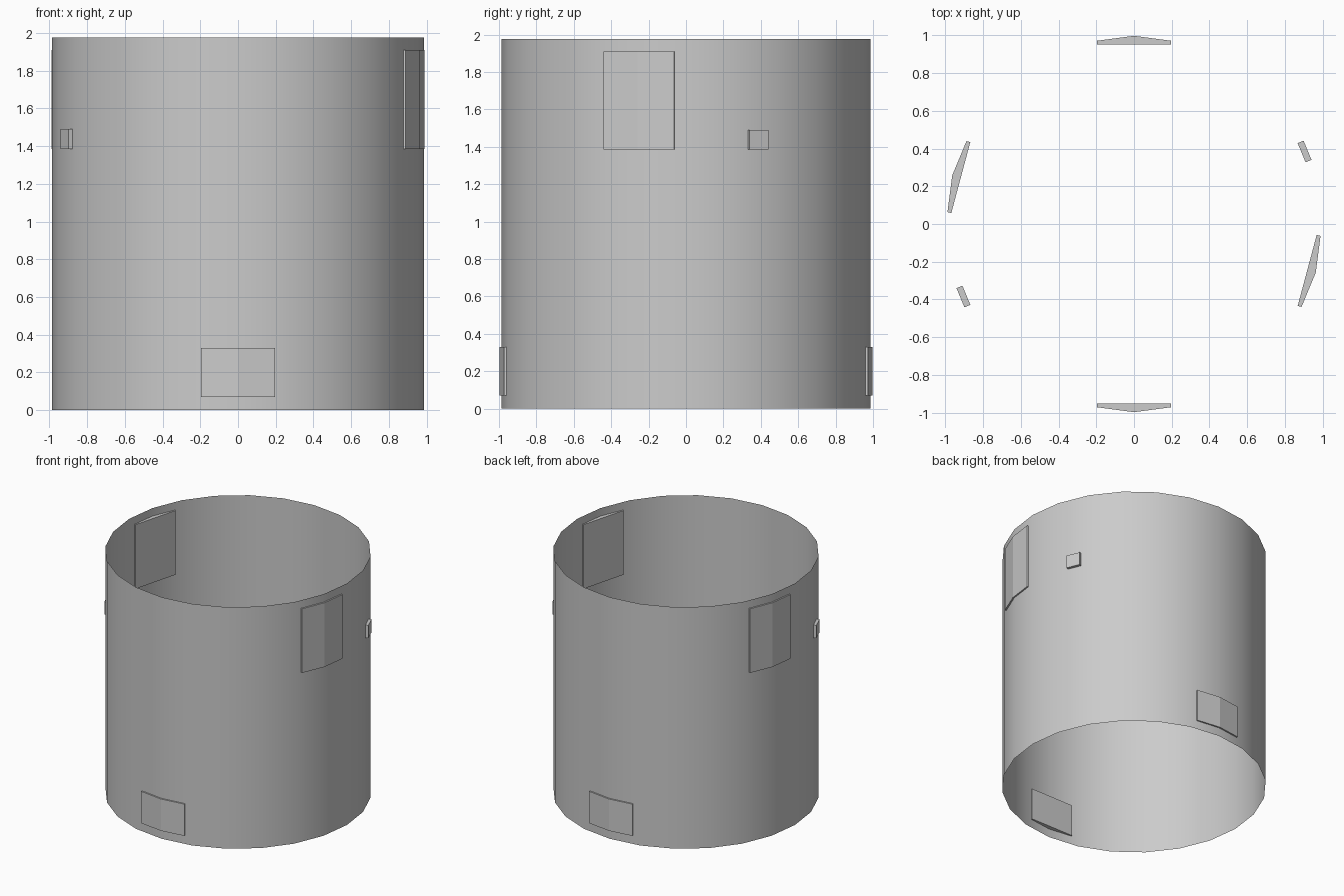
import bpy
from math import radians, cos, sin

if "Cube" in bpy.data.objects:
    bpy.data.objects.remove(bpy.data.objects["Cube"])


def prism(name, outline, z0, z1, angle):
    """Extrude an (outward, sideways) outline from z0 to z1, turned about z."""
    c, s = cos(radians(angle)), sin(radians(angle))
    pts = [(r * c - t * s, r * s + t * c) for r, t in outline]
    n = len(pts)
    verts = [(x, y, z) for z in (z0, z1) for x, y in pts]
    faces = [tuple(reversed(range(n))), tuple(range(n, 2 * n))]
    faces += [(i, (i + 1) % n, n + (i + 1) % n, n + i) for i in range(n)]
    mesh = bpy.data.meshes.new(name)
    mesh.from_pydata(verts, [], faces)
    obj = bpy.data.objects.new(name, mesh)
    bpy.context.collection.objects.link(obj)
    return obj


# Open thin wall, 24 sides with a vertex on each axis
bpy.ops.mesh.primitive_cylinder_add(vertices=24, radius=0.986, depth=1.975,
                                    end_fill_type='NOTHING',
                                    location=(0, 0, 0.9875))
wall = bpy.context.object
wall.name = "cylinder_wall"
bpy.ops.object.shade_smooth_by_angle(angle=radians(30))

# Panels: flat inside, bent outside to follow a corner of the wall
panel = [(0.951, -0.195), (0.972, -0.195), (0.998, 0),
         (0.972, 0.195), (0.951, 0.195)]
# Small block sitting on one wall facet
block = [(0.966, -0.046), (1.0, -0.046), (1.0, 0.064), (0.966, 0.064)]

# Each part repeats on the opposite side
for side, turn in (("a", 0), ("b", 180)):
    prism("lower_panel_" + side, panel, 0.07, 0.33, -90 + turn)
    prism("upper_panel_" + side, panel, 1.385, 1.91, -15 + turn)
    prism("small_block_" + side, block, 1.385, 1.49, 22.5 + turn)
